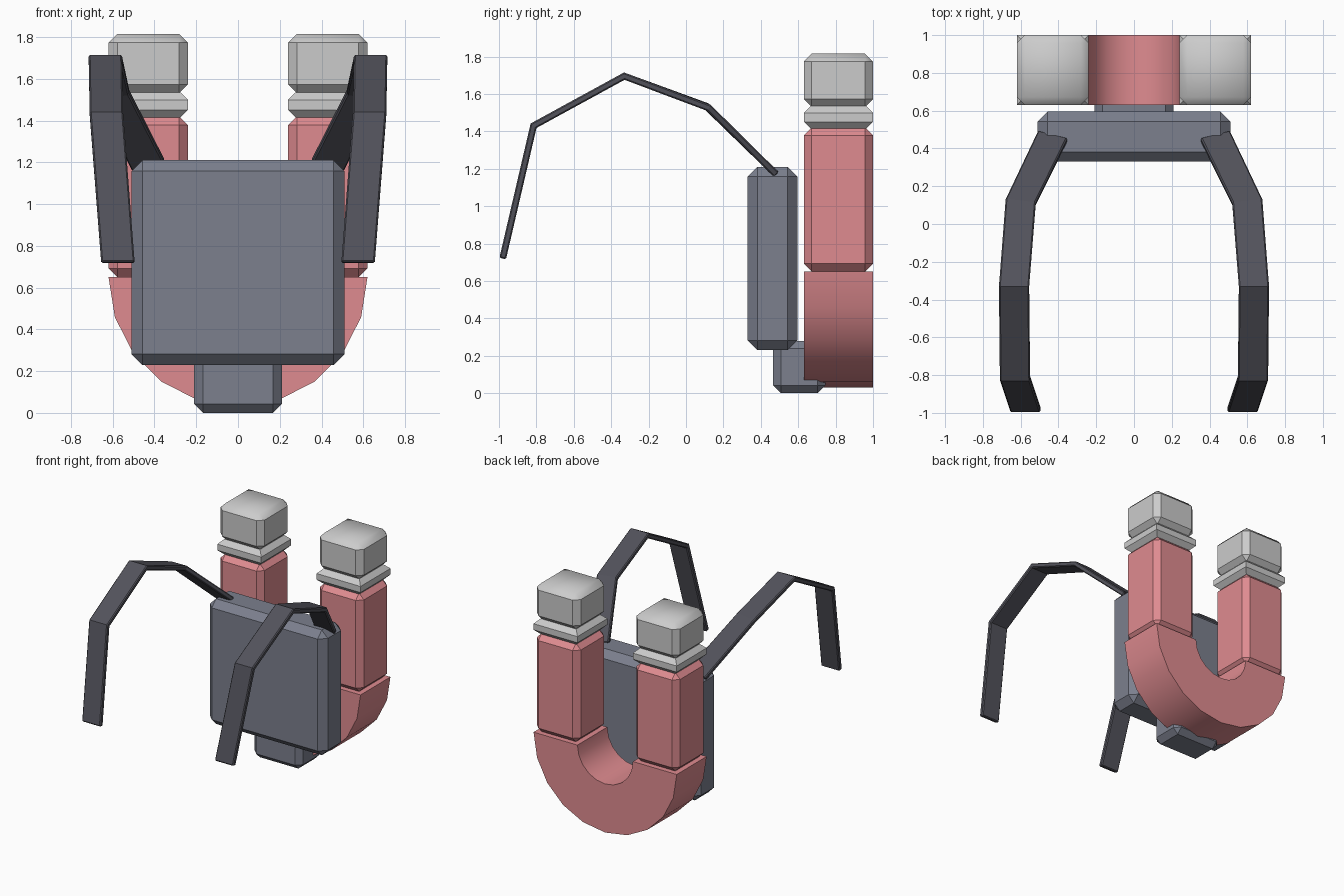
import bpy, bmesh, math
from mathutils import Vector

if "Cube" in bpy.data.objects:
    bpy.data.objects.remove(bpy.data.objects["Cube"])


def material(name, rgb):
    m = bpy.data.materials.new(name)
    m.diffuse_color = (*rgb, 1)
    m.use_nodes = True
    m.node_tree.nodes["Principled BSDF"].inputs["Base Color"].default_value = m.diffuse_color
    return m


RED = material("red", (0.74, 0.26, 0.28))
SLATE = material("slate", (0.20, 0.215, 0.27))
DARK = material("dark", (0.085, 0.085, 0.105))


def finish(name, bm, mat=None):
    bmesh.ops.recalc_face_normals(bm, faces=bm.faces)
    me = bpy.data.meshes.new(name)
    bm.to_mesh(me)
    bm.free()
    ob = bpy.data.objects.new(name, me)
    bpy.context.collection.objects.link(ob)
    if mat:
        me.materials.append(mat)
    return ob


def block(name, lo, hi, bevel, mat=None, corners=True, soft_top=False):
    """Chamfered box between two corners; corners=False keeps upright edges sharp."""
    bm = bmesh.new()
    bmesh.ops.create_cube(bm, size=1)
    for v in bm.verts:
        v.co = [(a + b) / 2 + c * (b - a) for a, b, c in zip(lo, hi, v.co)]
    edges = [e for e in bm.edges
             if corners or abs(e.verts[0].co.z - e.verts[1].co.z) < 1e-4]
    bmesh.ops.bevel(bm, geom=edges, offset=bevel, segments=1,
                    profile=0.5, affect='EDGES')
    bm.normal_update()
    if soft_top:
        for f in bm.faces:
            f.smooth = f.normal.z > 0.3
    return finish(name, bm, mat)


# Backpack plate and the bracket under it
block("back_plate", (-0.51, 0.33, 0.23), (0.51, 0.595, 1.21), 0.052, SLATE)
block("lower_bracket", (-0.21, 0.465, 0.0), (0.21, 0.745, 0.28), 0.042, SLATE)

# Curved bottom of the horseshoe
R_OUT, R_IN, CZ, Y0, Y1, N = 0.62, 0.24, 0.65, 0.63, 1.0, 10
bm = bmesh.new()
rings = []
for i in range(N + 1):
    a = math.pi * i / N
    c, s = math.cos(a), math.sin(a)
    rings.append([bm.verts.new((r * c, y, CZ - r * s))
                  for r, y in ((R_OUT, Y0), (R_OUT, Y1), (R_IN, Y1), (R_IN, Y0))])
for p, q in zip(rings, rings[1:]):
    for k in range(4):
        f = bm.faces.new((p[k], p[(k + 1) % 4], q[(k + 1) % 4], q[k]))
        f.smooth = k in (0, 2)
bm.faces.new(rings[0])
bm.faces.new(rings[-1])
finish("horseshoe_bend", bm, RED)

# Strap path (centre line) and y slant of its width at each point
PATH = [Vector(p) for p in ((0.43, 0.465, 1.187), (0.60, 0.115, 1.53),
                            (0.635, -0.33, 1.695), (0.63, -0.815, 1.43),
                            (0.575, -0.98, 0.72))]
SLANT = (0.25, 0.12, 0.0, 0.0, 0.0)
HALF_W, HALF_T = 0.08, 0.018


def strap(name, side):
    bm = bmesh.new()
    secs = []
    for i, p in enumerate(PATH):
        dirs = [Vector((0, b.y - a.y, b.z - a.z)).normalized()
                for a, b in zip(PATH, PATH[1:])][max(i - 1, 0):i + 1]
        t = sum(dirs, Vector()).normalized()
        n = Vector((0, -t.z, t.y)) * (HALF_T / t.dot(dirs[0]))
        w = Vector((1, SLANT[i], 0)).normalized() * HALF_W
        # keep the slanted width lying in the strap's plane
        w.z = w.y * t.z / t.y if SLANT[i] else 0
        sec = []
        for sw, sn in ((1, 1), (-1, 1), (-1, -1), (1, -1)):
            co = p + w * sw + n * sn
            sec.append(bm.verts.new((co.x * side, co.y, co.z)))
        secs.append(sec)
    for p, q in zip(secs, secs[1:]):
        for k in range(4):
            bm.faces.new((p[k], p[(k + 1) % 4], q[(k + 1) % 4], q[k]))
    bm.faces.new(secs[0])
    bm.faces.new(secs[-1])
    ob = finish(name, bm, DARK)
    mod = ob.modifiers.new("chamfer", 'BEVEL')
    mod.width = 0.007
    mod.segments = 1
    mod.limit_method = 'ANGLE'
    mod.angle_limit = math.radians(70)


# Horseshoe arms, collars, caps and straps on both sides
for side, label in ((-1, "left"), (1, "right")):
    x0, x1 = sorted((0.24 * side, 0.62 * side))

    def piece(part, z0, z1, bevel, **kw):
        block(f"{label}_{part}", (x0, Y0, z0), (x1, Y1, z1), bevel, **kw)

    piece("arm", 0.65, 1.42, 0.042, mat=RED)
    piece("collar", 1.415, 1.535, 0.036, corners=False)
    piece("cap", 1.53, 1.815, 0.042, soft_top=True)
    strap(f"{label}_strap", side)
